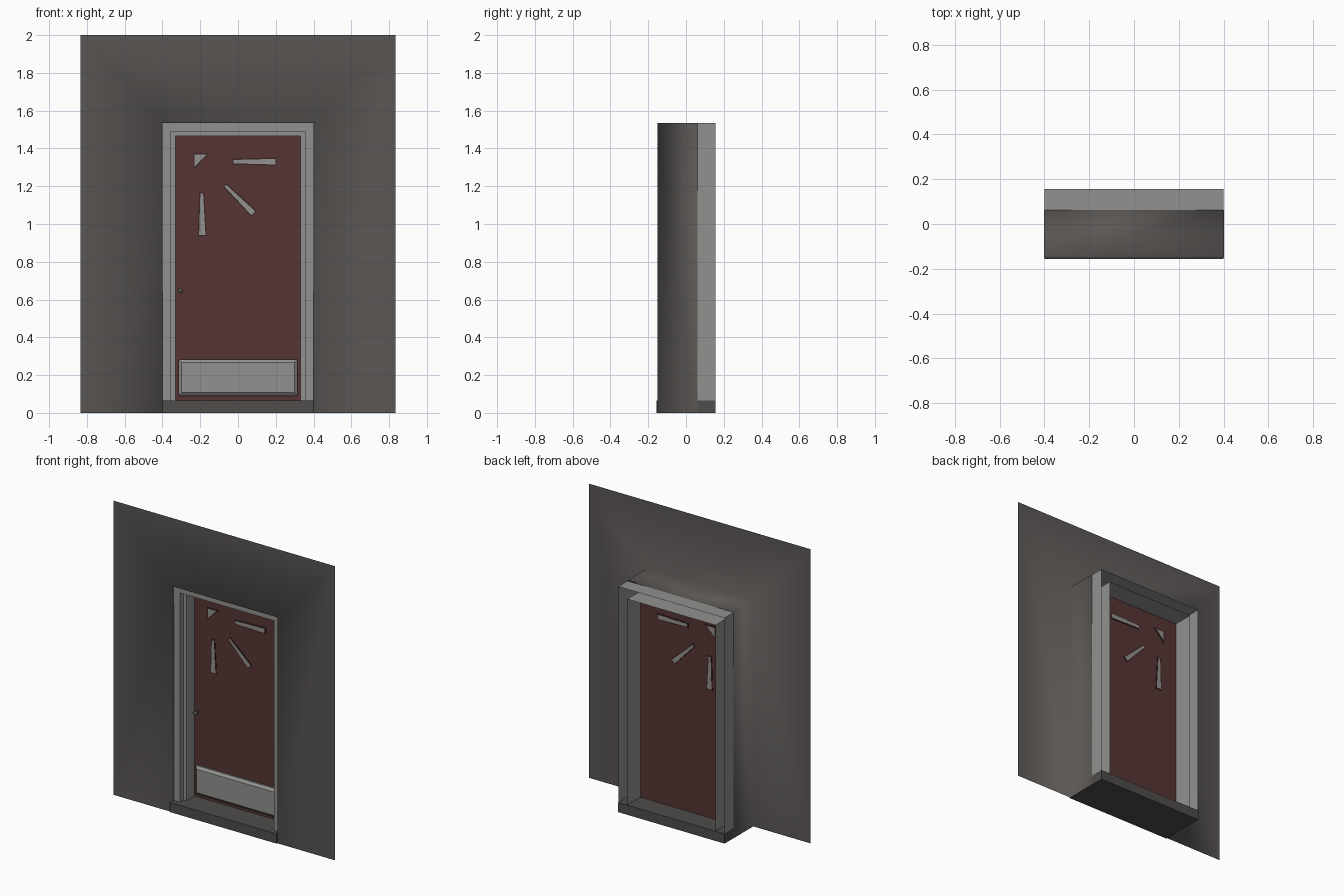
import bpy, bmesh, math
from mathutils import Vector

if "Cube" in bpy.data.objects:
    bpy.data.objects.remove(bpy.data.objects["Cube"])


def material(name, rgb):
    m = bpy.data.materials.new(name)
    m.diffuse_color = (*rgb, 1)
    m.use_nodes = True
    m.node_tree.nodes["Principled BSDF"].inputs["Base Color"].default_value = m.diffuse_color
    return m


WALL = material("wall_brown_grey", (0.102, 0.094, 0.089))
SILL = material("sill_dark_grey", (0.080, 0.074, 0.071))
TRIM = material("light_grey", (0.285, 0.290, 0.275))
DOOR = material("door_red", (0.095, 0.035, 0.036))
EDGE = material("dark_red", (0.045, 0.018, 0.018))
KNOB = material("knob_grey", (0.085, 0.088, 0.080))


def make(name, bm, mat):
    me = bpy.data.meshes.new(name)
    bm.to_mesh(me)
    bm.free()
    me.materials.append(mat)
    ob = bpy.data.objects.new(name, me)
    bpy.context.collection.objects.link(ob)
    return ob


def arch(name, profile, base, mat):
    """Sweep a profile of (half width, top, y) around a doorway: up, across, down."""
    bm = bmesh.new()
    rows = [[bm.verts.new(p) for p in ((-w, y, base), (-w, y, t), (w, y, t), (w, y, base))]
            for w, t, y in profile]
    for a, b in zip(rows, rows[1:]):
        for i in range(3):
            bm.faces.new((a[i], b[i], b[i + 1], a[i + 1]))
    return make(name, bm, mat)


def prism(name, outline, y0, y1, mat):
    """Extrude an outline of (x, z) between two depths."""
    bm = bmesh.new()
    front = [bm.verts.new((x, y0, z)) for x, z in outline]
    back = [bm.verts.new((x, y1, z)) for x, z in outline]
    n = len(outline)
    bm.faces.new(front)
    bm.faces.new(back)
    for i in range(n):
        j = (i + 1) % n
        bm.faces.new((front[i], front[j], back[j], back[i]))
    bmesh.ops.recalc_face_normals(bm, faces=bm.faces)
    return make(name, bm, mat)


def rect(x0, x1, z0, z1):
    return [(x0, z0), (x1, z0), (x1, z1), (x0, z1)]


def inset(outline, d):
    """Move every side of a convex outline inward by d."""
    pts = [Vector(p) for p in outline]
    n = len(pts)
    area = sum(pts[i].x * pts[(i + 1) % n].y - pts[(i + 1) % n].x * pts[i].y for i in range(n))
    s = 1 if area > 0 else -1
    out = []
    for i in range(n):
        e1 = (pts[i] - pts[i - 1]).normalized()
        e2 = (pts[(i + 1) % n] - pts[i]).normalized()
        n1, n2 = Vector((-e1.y, e1.x)) * s, Vector((-e2.y, e2.x)) * s
        p = pts[i] + (n1 + n2) * (d / (1 + n1.dot(n2)))
        out.append((p.x, p.y))
    return out


def ray(a, b, wa, wb):
    """Tapered bar outline from a to b."""
    a, b = Vector(a), Vector(b)
    d = (b - a).normalized()
    s = Vector((-d.y, d.x))
    return [tuple(p) for p in (a + s * wa / 2, a - s * wa / 2, b - s * wb / 2, b + s * wb / 2)]


# Wall sheet with its opening turned back into a reveal
wall = arch("wall", [(0.833, 2.0, -0.15), (0.401, 1.536, -0.15), (0.401, 1.536, 0.062)], 0, WALL)
for p in wall.data.polygons:
    p.use_smooth = True

# Door frame: stepped casing, open at the back
arch("door_frame", [(0.399, 1.534, 0.157), (0.399, 1.534, -0.12), (0.354, 1.489, -0.12),
                    (0.354, 1.489, -0.08), (0.332, 1.467, -0.08), (0.332, 1.467, 0.157)],
     0.065, TRIM)

# Sill and door leaf
prism("sill", rect(-0.4, 0.4, 0, 0.066), -0.157, 0.157, SILL)
prism("door", rect(-0.332, 0.332, 0.066, 1.467), 0.008, 0.016, DOOR)

# Sunburst windows: dark red surround with a pale pane, seen from both sides
windows = [
    [(-0.236, 1.375), (-0.236, 1.287), (-0.150, 1.375)],
    ray((-0.03, 1.330), (0.205, 1.330), 0.032, 0.044),
    ray((-0.072, 1.208), (0.086, 1.052), 0.026, 0.044),
    ray((-0.192, 1.168), (-0.189, 0.935), 0.028, 0.048),
]
for i, shape in enumerate(windows):
    prism(f"window_surround_{i}", shape, 0.005, 0.019, EDGE)
    prism(f"window_pane_{i}", inset(shape, 0.007), 0.004, 0.020, TRIM)

# Kick plate: bevelled slab on the lower door
bm = bmesh.new()
outer = rect(-0.315, 0.315, 0.09, 0.283)
loops = [[bm.verts.new((x, y, z)) for x, z in inset(outer, d)]
         for d, y in ((0, 0.008), (0, -0.004), (0.017, -0.018))]
for a, b in zip(loops, loops[1:]):
    for i in range(4):
        j = (i + 1) % 4
        bm.faces.new((a[i], a[j], b[j], b[i]))
bm.faces.new(loops[-1])
make("kick_plate", bm, TRIM)

# Door knob: stem and ball
bm = bmesh.new()
bmesh.ops.create_uvsphere(bm, u_segments=16, v_segments=10, radius=0.014)
bmesh.ops.translate(bm, verts=bm.verts, vec=(-0.305, -0.022, 0.647))
knob = make("knob", bm, KNOB)
for p in knob.data.polygons:
    p.use_smooth = True
stem = [(-0.305 + 0.007 * math.cos(k * math.pi / 4), 0.647 + 0.007 * math.sin(k * math.pi / 4))
        for k in range(8)]
prism("knob_stem", stem, -0.02, 0.008, KNOB)
